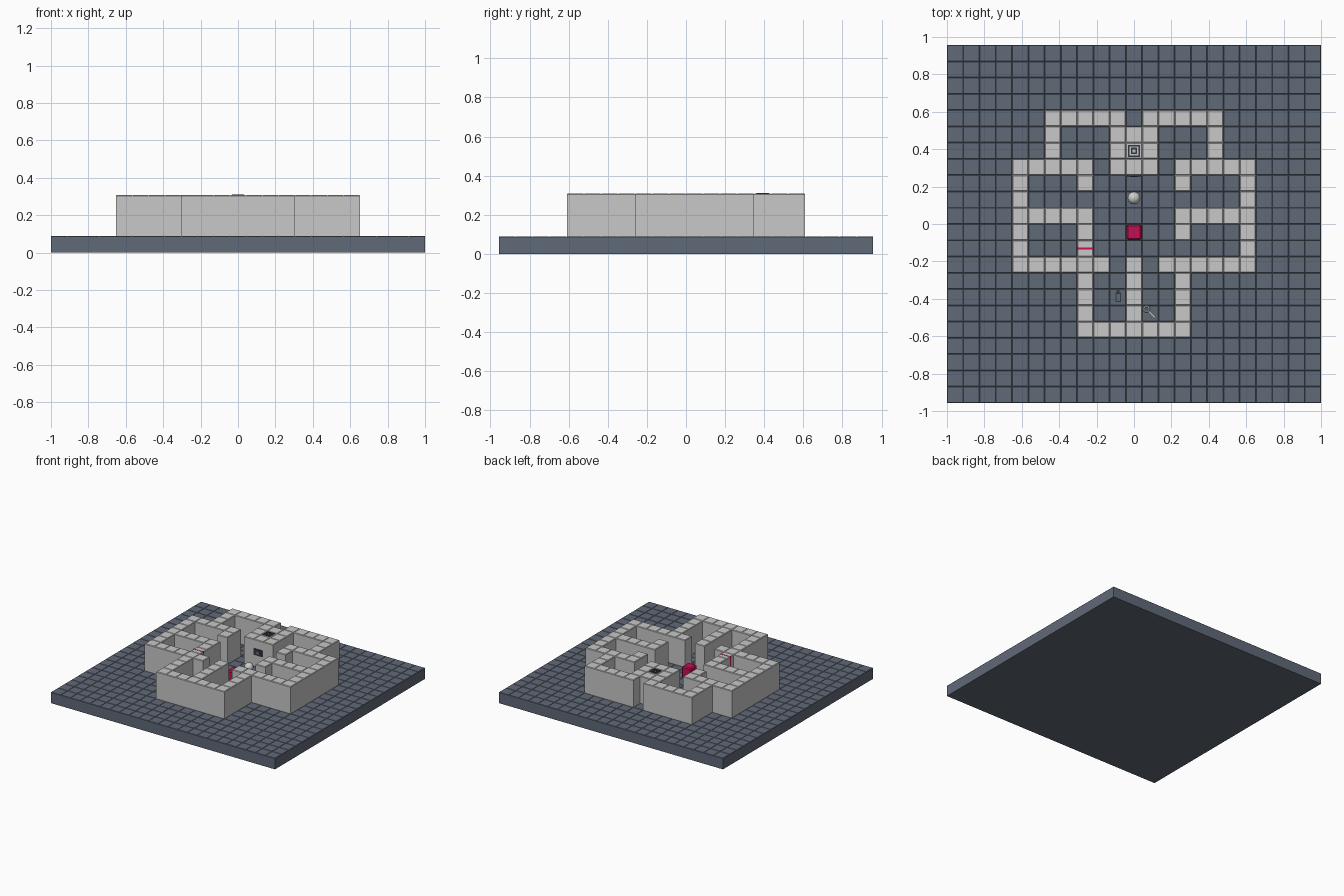
import bpy, bmesh, math

if "Cube" in bpy.data.objects:
    bpy.data.objects.remove(bpy.data.objects["Cube"])

C = 2 / 23            # grid cell
FZ, WZ = 0.089, 0.308  # floor top, wall top


def mat(name, rgb):
    m = bpy.data.materials.new(name)
    m.diffuse_color = (*rgb, 1)
    m.use_nodes = True
    m.node_tree.nodes["Principled BSDF"].inputs["Base Color"].default_value = m.diffuse_color
    return m


SLATE = mat("slate floor", (0.118, 0.143, 0.185))
STONE = mat("light stone", (0.58, 0.58, 0.58))
PINK = mat("crimson", (0.58, 0.004, 0.085))
DARK = mat("dark metal", (0.035, 0.04, 0.055))
BALL = mat("pale metal", (0.62, 0.62, 0.60))


def finish(bm, name, m):
    me = bpy.data.meshes.new(name)
    bm.to_mesh(me)
    bm.free()
    me.materials.append(m)
    ob = bpy.data.objects.new(name, me)
    bpy.context.collection.objects.link(ob)
    return ob


def box(name, m, loc, size, bevel=0.0, rot=0.0):
    bm = bmesh.new()
    bmesh.ops.create_cube(bm, size=1)
    for v in bm.verts:
        v.co = [v.co[k] * size[k] for k in range(3)]
    if bevel:
        bmesh.ops.bevel(bm, geom=bm.edges[:], offset=bevel, segments=1, affect='EDGES')
    ob = finish(bm, name, m)
    ob.location = loc
    ob.rotation_euler.z = rot
    return ob


def blocks(name, m, cells, z0, z1, g):
    """Cells joined into one shell, every block top with chamfered edges."""
    bm = bmesh.new()
    quad = lambda pts: bm.faces.new([bm.verts.new(p) for p in pts])
    for i, j in cells:
        x0, x1, y0, y1 = (i - .5) * C, (i + .5) * C, j * C, (j + 1) * C
        out = [(x0, y0), (x1, y0), (x1, y1), (x0, y1)]
        inn = [(x0 + g, y0 + g), (x1 - g, y0 + g), (x1 - g, y1 - g), (x0 + g, y1 - g)]
        quad([(*p, z1) for p in inn])
        quad([(*p, z0) for p in reversed(out)])
        near = [(i, j - 1), (i + 1, j), (i, j + 1), (i - 1, j)]
        for k in range(4):
            n = (k + 1) % 4
            quad([(*out[k], z1 - g), (*out[n], z1 - g), (*inn[n], z1), (*inn[k], z1)])
            if near[k] not in cells:
                quad([(*out[k], z0), (*out[n], z0), (*out[n], z1 - g), (*out[k], z1 - g)])
    bmesh.ops.remove_doubles(bm, verts=bm.verts[:], dist=1e-5)
    return finish(bm, name, m)


# floor of square tiles
blocks("floor", SLATE, {(i, j) for i in range(-11, 12) for j in range(-11, 11)}, 0, FZ, 0.0025)

# maze walls: right half of each row, mirrored to the left
rows = {6: [1, 2, 3, 4, 5], 5: [0, 1, 5], 4: [0, 1, 5],
        3: [0, 1, 3, 4, 5, 6, 7], 2: [3, 7], 1: [7], 0: [3, 4, 5, 6, 7],
        -1: [3, 7], -2: [7], -3: [0, 2, 3, 4, 5, 6, 7],
        -4: [0, 3], -5: [0, 3], -6: [0, 3], -7: [0, 1, 2, 3]}
walls = {(s * i, j) for j, r in rows.items() for i in r for s in (1, -1)}
walls.add((-3, -2))   # block holding the closed gate
blocks("walls", STONE, walls, FZ, WZ, 0.004)

# gate bar through the block
box("gate", PINK, (-3 * C, -1.5 * C, (FZ + WZ) / 2 + 0.001), (C + 0.002, 0.01, WZ - FZ), 0)

# crimson crate with lid seam
box("crate", PINK, (0, -0.5 * C, FZ + 0.05), (0.082, 0.082, 0.1), 0.008)

# ball on a small foot
bm = bmesh.new()
bmesh.ops.create_uvsphere(bm, u_segments=16, v_segments=10, radius=0.034)
ball = finish(bm, "ball", BALL)
ball.location = (0, 1.6 * C, FZ + 0.052)
for p in ball.data.polygons:
    p.use_smooth = True
bm = bmesh.new()
bmesh.ops.create_cone(bm, cap_ends=True, segments=12, radius1=0.026, radius2=0.014, depth=0.03)
finish(bm, "ball_foot", BALL).location = (0, 1.6 * C, FZ + 0.015)


def frame(name, m, x, y, z, w, h, t):
    """Flat rectangular ring lying on a surface."""
    for s in (1, -1):
        box(name + "_side", m, (x + s * (w - t) / 2, y, z), (t, h, 0.006))
        box(name + "_end", m, (x, y + s * (h - t) / 2, z), (w - 2 * t, t, 0.006))


# square emblem on the wall top
frame("emblem_outer", DARK, 0, 4.5 * C, WZ + 0.001, 0.064, 0.064, 0.008)
frame("emblem_inner", DARK, 0, 4.5 * C, WZ + 0.001, 0.034, 0.034, 0.009)

# dark panel with a pale window on the front of the shrine
box("panel", DARK, (0, 3 * C - 0.003, 0.21), (0.076, 0.008, 0.05))
box("panel_window", SLATE, (0, 3 * C - 0.008, 0.21), (0.035, 0.003, 0.022))

# small latch on the floor
frame("latch", DARK, -0.085, -0.392, FZ + 0.003, 0.03, 0.05, 0.006)
box("latch_tab", DARK, (-0.085, -0.36, FZ + 0.003), (0.016, 0.014, 0.006))

# key lying on the floor: ring, shaft and two teeth
A = -math.pi / 4
bpy.ops.mesh.primitive_torus_add(major_radius=0.014, minor_radius=0.005, major_segments=16,
                                 minor_segments=6, location=(0.067, -0.455, FZ + 0.005))
bpy.context.object.name = "key_ring"
bpy.context.object.data.materials.append(BALL)
box("key_shaft", BALL, (0.094, -0.482, FZ + 0.005), (0.052, 0.009, 0.008), 0, A)
for d in (0.03, 0.041):
    box("key_tooth", BALL, (0.076 + d * .71 - 0.006, -0.464 - d * .71 - 0.006, FZ + 0.005),
        (0.006, 0.014, 0.008), 0, A)
